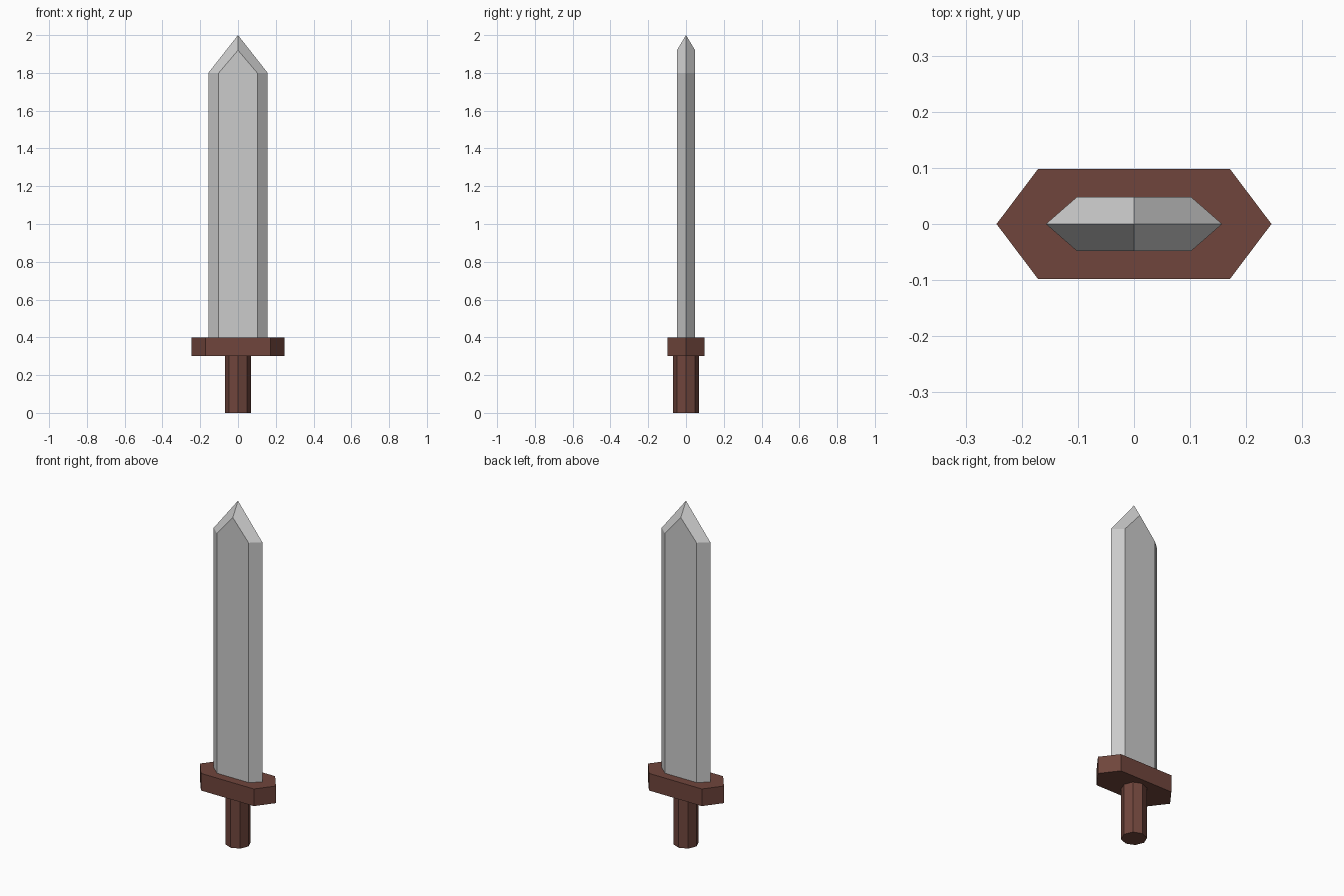
import bpy, math

if "Cube" in bpy.data.objects:
    bpy.data.objects.remove(bpy.data.objects["Cube"])

brown = bpy.data.materials.new("brown_wood")
brown.diffuse_color = (0.16, 0.06, 0.045, 1)
brown.use_nodes = True
brown.node_tree.nodes["Principled BSDF"].inputs["Base Color"].default_value = brown.diffuse_color


def add_mesh(name, verts, faces, mat=None):
    mesh = bpy.data.meshes.new(name)
    mesh.from_pydata(verts, [], faces)
    mesh.update()
    obj = bpy.data.objects.new(name, mesh)
    bpy.context.collection.objects.link(obj)
    if mat:
        mesh.materials.append(mat)
    return obj


def prism(name, outline, z0, z1, mat):
    """Extrude a counter-clockwise xy outline from z0 to z1."""
    n = len(outline)
    verts = [(x, y, z) for z in (z0, z1) for x, y in outline]
    sides = [(i, (i + 1) % n, n + (i + 1) % n, n + i) for i in range(n)]
    caps = [tuple(reversed(range(n))), tuple(range(n, 2 * n))]
    return add_mesh(name, verts, sides + caps, mat)


# Handle: octagonal grip with a corner facing the front
R = 0.068
octagon = [(R * math.cos(i * math.pi / 4), R * math.sin(i * math.pi / 4))
           for i in range(8)]
prism("handle", octagon, 0, 0.3, brown)

# Guard: flat elongated hexagon
hexagon = [(0.245, 0), (0.171, 0.098), (-0.171, 0.098),
           (-0.245, 0), (-0.171, -0.098), (0.171, -0.098)]
prism("guard", hexagon, 0.3, 0.4, brown)


# Blade: flat front and back pentagons bevelled out to a sharp rim
def blade_outline(half_width, y, tip):
    return [(-half_width, y, 0.4), (half_width, y, 0.4),
            (half_width, y, 1.8), (0, y, tip), (-half_width, y, 1.8)]


rings = (blade_outline(0.102, -0.048, 1.92)
         + blade_outline(0.157, 0, 2.0)
         + blade_outline(0.102, 0.048, 1.92))
faces = [(0, 1, 2, 3, 4), (14, 13, 12, 11, 10), (0, 5, 10, 11, 6, 1)]
for ring in (0, 5):
    for i in range(1, 5):
        j = (i + 1) % 5
        faces.append((ring + i, ring + 5 + i, ring + 5 + j, ring + j))
add_mesh("blade", rings, faces)
